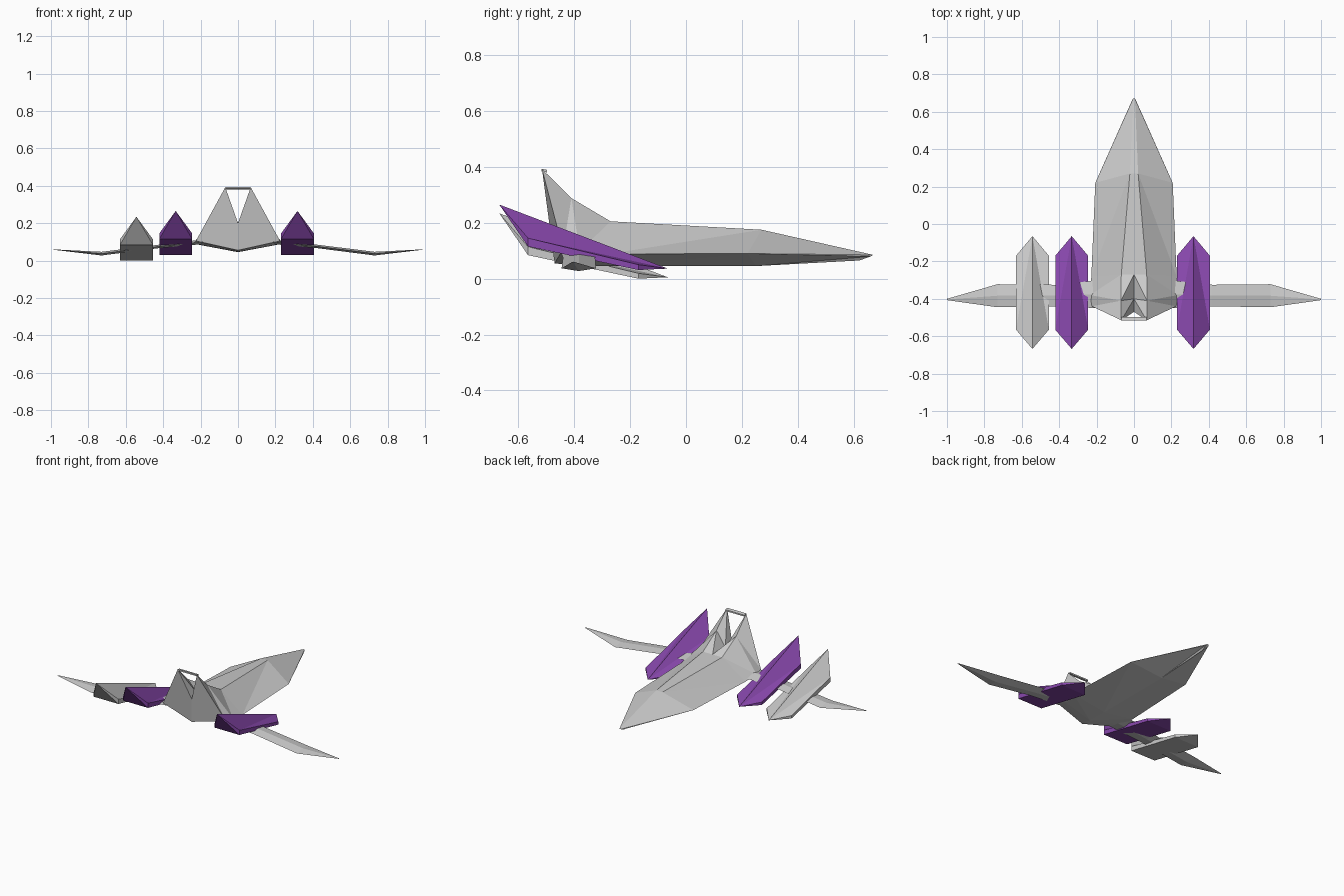
import bpy
import bmesh

cube = bpy.data.objects.get("Cube")
if cube:
    bpy.data.objects.remove(cube)


def material(name, rgb):
    mat = bpy.data.materials.new(name)
    mat.use_nodes = True
    mat.diffuse_color = (*rgb, 1)
    mat.node_tree.nodes["Principled BSDF"].inputs["Base Color"].default_value = (*rgb, 1)
    return mat


GREY = material("light grey", (0.6, 0.6, 0.6))
PURPLE = material("purple", (0.25, 0.065, 0.42))


def finish(name, bm, mat):
    bmesh.ops.remove_doubles(bm, verts=bm.verts, dist=0.0001)
    bmesh.ops.recalc_face_normals(bm, faces=bm.faces)
    mesh = bpy.data.meshes.new(name)
    bm.to_mesh(mesh)
    bm.free()
    mesh.materials.append(mat)
    obj = bpy.data.objects.new(name, mesh)
    bpy.context.collection.objects.link(obj)
    return obj


def loft(name, sections, mat, closed=True):
    """Skin neighbouring cross-sections; closed sections also get end caps."""
    bm = bmesh.new()
    rings = [[bm.verts.new(p) for p in s] for s in sections]
    n = len(rings[0])
    for a, b in zip(rings, rings[1:]):
        for i in range(n if closed else n - 1):
            j = (i + 1) % n
            # split along the diagonal to keep crisp triangular facets
            bm.faces.new((a[i], a[j], b[i]))
            bm.faces.new((a[j], b[j], b[i]))
    bm.faces.new(rings[0])
    bm.faces.new(rings[-1])
    return finish(name, bm, mat)


# Hull half: keel, chine, shoulder and centreline; the shoulder rises into a tail fin
hull = loft("hull", [
    [(0, .62, .065), (.01, .662, .08), (.005, .67, .085), (0, .67, .085)],
    [(0, .25, .045), (.207, .22, .09), (.022, .27, .175), (0, .27, .175)],
    [(0, -.27, .045), (.228, -.28, .088), (.068, -.27, .205), (0, -.27, .205)],
    [(0, -.4, .047), (.235, -.38, .098), (.07, -.41, .288), (0, -.4, .2)],
    [(0, -.47, .055), (.225, -.44, .105), (.068, -.515, .392), (0, -.47, .2)],
], GREY, closed=False)
mirror = hull.modifiers.new("mirror", 'MIRROR')
mirror.use_clip = True

# Thin bar joining the fin tips
loft("fin_bar", [[(x, -.517, .393), (x, -.497, .389), (x, -.497, .38), (x, -.517, .384)]
                 for x in (-.068, .068)], GREY)

# Wings: thin diamond sections of span, leading edge, trailing edge, height
WING = [(.19, -.3, -.45, .1), (.42, -.325, -.44, .076),
        (.73, -.322, -.445, .037), (1, -.4, -.407, .06)]
for side, label in ((1, "left"), (-1, "right")):
    sections = []
    for x, lead, trail, z in WING:
        mid, thick = (lead + trail) / 2, (lead - trail) * .08
        sections.append([(side * x, lead, z), (side * x, mid, z + thick),
                         (side * x, trail, z), (side * x, mid, z - thick)])
    loft(label + "_wing", sections, GREY)


# Pods: wedge-shaped boats with a sloping roof ridge and upswept tail
def pod(name, x, drop, mat):
    bm = bmesh.new()

    def point(dx, y, z):
        return bm.verts.new((x + dx, y, z - drop))

    nose, tail = point(0, -.065, .036), point(0, -.668, .265)
    w = .088
    sides = []
    for s in (-1, 1):
        front_top, rear_top = point(s * w, -.17, .05), point(s * w, -.565, .145)
        front_low, rear_low = point(s * w, -.17, .031), point(s * w, -.565, .115)
        bm.faces.new((nose, tail, rear_top))
        bm.faces.new((nose, rear_top, front_top))
        bm.faces.new((front_top, rear_top, rear_low, front_low))
        bm.faces.new((nose, front_top, front_low))
        bm.faces.new((tail, rear_top, rear_low))
        sides.append((front_low, rear_low))
    (fa, ra), (fb, rb) = sides
    bm.faces.new((fa, ra, rb, fb))
    bm.faces.new((nose, fa, fb))
    bm.faces.new((tail, ra, rb))
    finish(name, bm, mat)


pod("left_pod", .318, 0, PURPLE)
pod("right_inner_pod", -.333, 0, PURPLE)
pod("right_outer_pod", -.543, .031, GREY)
